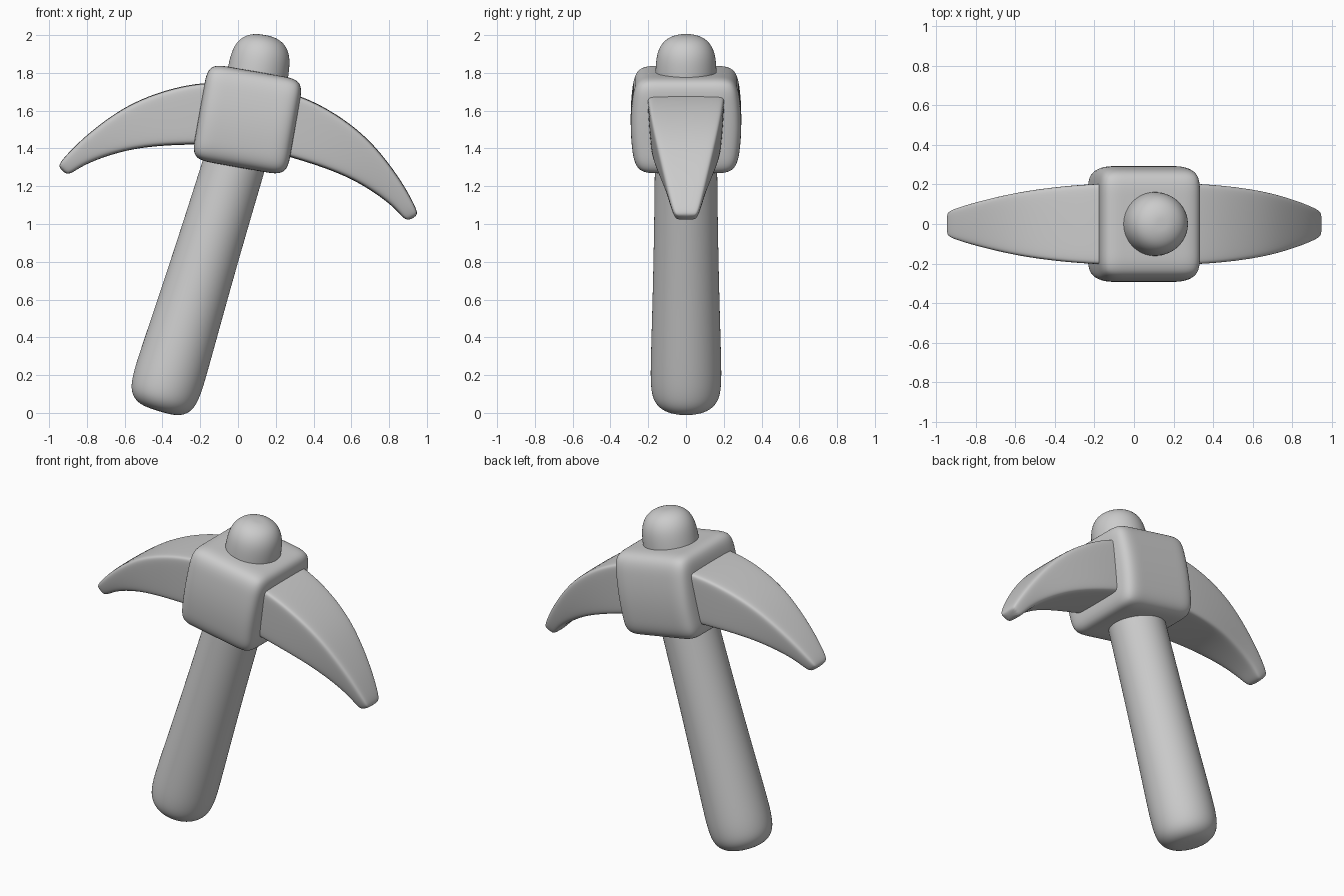
import bpy, bmesh, math
from mathutils import Vector

cube = bpy.data.objects.get("Cube")
if cube:
    bpy.data.objects.remove(cube, do_unlink=True)

grey = bpy.data.materials.new("plain_grey")
grey.use_nodes = True
COLOUR = (0.6, 0.6, 0.6, 1)
grey.diffuse_color = COLOUR
grey.node_tree.nodes["Principled BSDF"].inputs["Base Color"].default_value = COLOUR


def finish(name, bm, centre, tilt):
    """Turn a bmesh cage into a smooth object leaning toward +x by tilt degrees."""
    bmesh.ops.recalc_face_normals(bm, faces=bm.faces)
    mesh = bpy.data.meshes.new(name)
    bm.to_mesh(mesh)
    bm.free()
    mesh.materials.append(grey)
    mesh.shade_smooth()
    obj = bpy.data.objects.new(name, mesh)
    bpy.context.collection.objects.link(obj)
    obj.location = centre
    obj.rotation_euler.y = math.radians(tilt)
    mod = obj.modifiers.new("smooth", "SUBSURF")
    mod.levels = mod.render_levels = 3


def loft(rings):
    """Skin a list of equal-length rings of points and cap both ends."""
    bm = bmesh.new()
    loops = [[bm.verts.new(p) for p in ring] for ring in rings]
    n = len(loops[0])
    for a, b in zip(loops, loops[1:]):
        for i in range(n):
            j = (i + 1) % n
            bm.faces.new((a[i], a[j], b[j], b[i]))
    bm.faces.new(loops[0])
    bm.faces.new(loops[-1])
    return bm


def turned(name, profile, centre, tilt, sides=16):
    """Round part from (radius, height) pairs."""
    rings = [[(r * math.cos(k * math.tau / sides), r * math.sin(k * math.tau / sides), h)
              for k in range(sides)] for r, h in profile]
    finish(name, loft(rings), centre, tilt)


def blade_ring(top, bottom, half, side):
    """Rounded rectangle between a top and a bottom point, narrower below."""
    top, bottom = Vector(top), Vector(bottom)
    height = (top - bottom).length
    r = min(0.04, height * 0.35, half * 0.4)
    ring = []
    for sy, st in ((1, 1), (-1, 1), (-1, -1), (1, -1)):
        corner = [(r, 0), (r * 0.15, r * 0.15), (0, r)]
        if sy == st:
            corner.reverse()
        for dy, dt in corner:
            t = 1 - dt / height if st > 0 else dt / height
            p = bottom.lerp(top, t)
            width = half * (0.88 + 0.12 * t)
            ring.append((side * p.x, sy * (width - dy), p.y))
    return ring


# Handle with a rounded, slightly flared butt
turned("handle", [(0.06, -0.137), (0.13, -0.125), (0.18, -0.075), (0.192, 0.01),
                  (0.192, 0.12), (0.182, 0.45), (0.174, 0.8), (0.169, 1.2), (0.168, 1.4)],
       (-0.38, 0, 0.14), 17)

# Domed knob on top of the head
turned("top_knob", [(0.168, -0.2), (0.166, -0.08), (0.165, 0.0), (0.155, 0.075),
                    (0.118, 0.133), (0.06, 0.158), (0.02, 0.161)],
       (0.113, 0, 1.842), 10)

# Soft-edged block holding the blades, slimmer front to back at top and bottom
bm = bmesh.new()
bmesh.ops.create_cube(bm, size=2)
bmesh.ops.subdivide_edges(bm, edges=bm.edges[:], cuts=3, use_grid_fill=True)
for v in bm.verts:
    x, y, z = v.co
    v.co = (x * 0.257, y * 0.295 * (1 - 0.1 * z * z), z * 0.258)
finish("head_block", bm, (0.05, 0, 1.553), 10)

# Curved blades: top point, bottom point, half thickness along the length
stations = [((0, 0.575), (0, 0.25), 0.215),
            ((0.25, 0.552), (0.25, 0.215), 0.21),
            ((0.46, 0.478), (0.42, 0.187), 0.194),
            ((0.66, 0.363), (0.59, 0.145), 0.164),
            ((0.83, 0.193), (0.74, 0.078), 0.12),
            ((0.91, 0.09), (0.84, 0.017), 0.092),
            ((0.957, 0.02), (0.89, -0.03), 0.07),
            ((0.955, -0.005), (0.92, -0.032), 0.05)]
for name, side in (("left_blade", 1), ("right_blade", -1)):
    rings = [blade_ring(t, b, h, side) for t, b, h in stations]
    finish(name, loft(rings), (0, 0, 1.175), 7.7)
